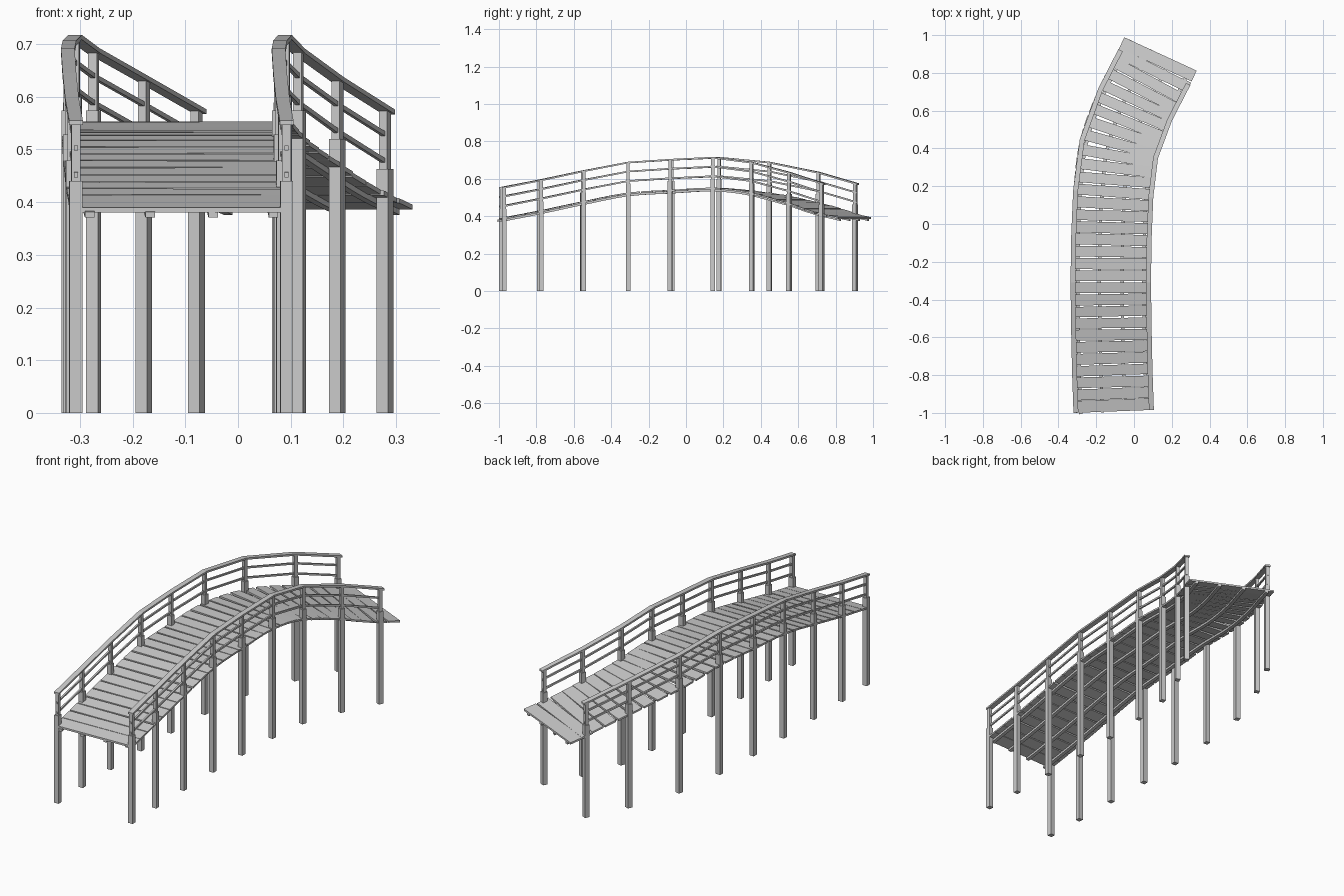
import bpy, bmesh, random
from mathutils import Vector

random.seed(4)
if "Cube" in bpy.data.objects:
    bpy.data.objects.remove(bpy.data.objects["Cube"], do_unlink=True)

# One weathered grey for the whole walkway
grey = bpy.data.materials.new("weathered grey")
grey.use_nodes = True
colour = (0.6, 0.6, 0.6, 1)
grey.diffuse_color = colour
grey.node_tree.nodes["Principled BSDF"].inputs["Base Color"].default_value = colour

UP = Vector((0, 0, 1))
# Deck centreline: start, nine pairs of posts, end
PATH = [Vector(p) for p in (
    (-.107, -.992, .39), (-.108, -.98, .392), (-.115, -.78, .431), (-.12, -.55, .48),
    (-.123, -.31, .526), (-.12, -.08, .541), (-.11, .16, .552), (-.08, .398, .526),
    (.005, .63, .472), (.10, .815, .415), (.14, .9, .395))]
POST_OFFSET, RAIL_HEIGHT, DECK_WIDTH = .2, .165, .422


def side_of(tangent):
    return Vector((tangent.y, -tangent.x, 0)).normalized()


def sweep(bm, points, width, height):
    """Rectangular bar along a path, mitred at each bend."""
    rings = []
    for i, p in enumerate(points):
        before, after = points[max(i - 1, 0)], points[min(i + 1, len(points) - 1)]
        side = side_of(after - before) * width / 2
        lift = UP * height / 2
        rings.append([bm.verts.new(v) for v in
                      (p - side - lift, p + side - lift, p + side + lift, p - side + lift)])
    for a, b in zip(rings, rings[1:]):
        for k in range(4):
            n = (k + 1) % 4
            bm.faces.new((a[k], a[n], b[n], b[k]))
    bm.faces.new(rings[0][::-1])
    bm.faces.new(rings[-1])


def column(bm, base, side, width, bottom, top):
    """Upright square prism turned to follow the deck."""
    forward = UP.cross(side)
    half = width / 2
    rings = [[bm.verts.new(Vector((base.x, base.y, z)) + side * half * a + forward * half * b)
              for a, b in ((-1, -1), (1, -1), (1, 1), (-1, 1))] for z in (bottom, top)]
    for k in range(4):
        n = (k + 1) % 4
        bm.faces.new((rings[0][k], rings[0][n], rings[1][n], rings[1][k]))
    bm.faces.new(rings[0][::-1])
    bm.faces.new(rings[1])


def finish(bm, name):
    bmesh.ops.recalc_face_normals(bm, faces=bm.faces)
    mesh = bpy.data.meshes.new(name)
    bm.to_mesh(mesh)
    bm.free()
    mesh.materials.append(grey)
    bpy.context.collection.objects.link(bpy.data.objects.new(name, mesh))


# Smooth dense centreline, with tangents scaled by chord length
tangents = [(PATH[min(i + 1, len(PATH) - 1)] - PATH[max(i - 1, 0)]).normalized()
            for i in range(len(PATH))]
line = []
for i in range(len(PATH) - 1):
    a, b = PATH[i], PATH[i + 1]
    d = (b - a).length
    for k in range(20):
        t = k / 20
        line.append(a * (2*t**3 - 3*t*t + 1) + tangents[i] * d * (t**3 - 2*t*t + t)
                    + b * (3*t*t - 2*t**3) + tangents[i + 1] * d * (t**3 - t*t))
line.append(PATH[-1])
lengths = [0]
for a, b in zip(line, line[1:]):
    lengths.append(lengths[-1] + (b - a).length)
total = lengths[-1]


def along(s):
    s = min(max(s, 0), total)
    i = max(k for k in range(len(line) - 1) if lengths[k] <= s)
    t = (s - lengths[i]) / (lengths[i + 1] - lengths[i])
    return line[i].lerp(line[i + 1], t), (line[i + 1] - line[i]).normalized()


# Deck planks, with slightly uneven gaps
bm = bmesh.new()
count = 31
pitch = total / count
for i in range(count):
    centre, forward = along((i + .5) * pitch)
    side = side_of(forward)
    half = side * DECK_WIDTH / 2
    skew = forward * random.uniform(-.002, .002)
    thickness = .009
    mid = centre - UP * thickness / 2
    depth = pitch - random.uniform(.004, .009)
    if i in (0, count - 1):
        depth, skew = pitch, Vector()
    corners = []
    for z in (-thickness / 2, thickness / 2):
        for a, b in ((-1, -1), (1, -1), (1, 1), (-1, 1)):
            corners.append(bm.verts.new(mid + (half + skew) * a + forward * depth / 2 * b + UP * z))
    low, high = corners[:4], corners[4:]
    bm.faces.new(low[::-1])
    bm.faces.new(high)
    for k in range(4):
        n = (k + 1) % 4
        bm.faces.new((low[k], low[n], high[n], high[k]))
finish(bm, "deck_planks")

# Four stringers under the planks
stations = [along(total * k / 40) for k in range(41)]
bm = bmesh.new()
for offset in (-.175, -.06, .06, .175):
    sweep(bm, [p + side_of(t) * offset - UP * .014 for p, t in stations], .018, .011)
finish(bm, "deck_stringers")

# Posts and railings on both sides
for sign, label in ((-1, "right"), (1, "left")):
    posts = bmesh.new()
    feet = []
    for p, t in list(zip(PATH, tangents))[1:-1]:
        side = side_of(t)
        foot = p + side * sign * POST_OFFSET
        feet.append(foot)
        column(posts, foot, side, .024, 0, p.z + .048)
        column(posts, foot, side, .017, p.z + .048, p.z + RAIL_HEIGHT - .007)
    finish(posts, label + "_posts")

    # Handrail, overhanging the end posts a little
    rail = [f + UP * (RAIL_HEIGHT - .004) for f in feet]
    rail[0] = rail[0] - (rail[1] - rail[0]).normalized() * .012
    rail[-1] = rail[-1] + (rail[-1] - rail[-2]).normalized() * .018
    bm = bmesh.new()
    sweep(bm, rail, .026, .009)
    finish(bm, label + "_handrail")

    # Two lower rails in straight lengths, poking just past each post
    bm = bmesh.new()
    for height in (.062, .113):
        for a, b in zip(feet, feet[1:]):
            extra = (b - a).normalized() * .012
            sweep(bm, [a - extra + UP * height, b + extra + UP * height], .008, .009)
    finish(bm, label + "_lower_rails")
